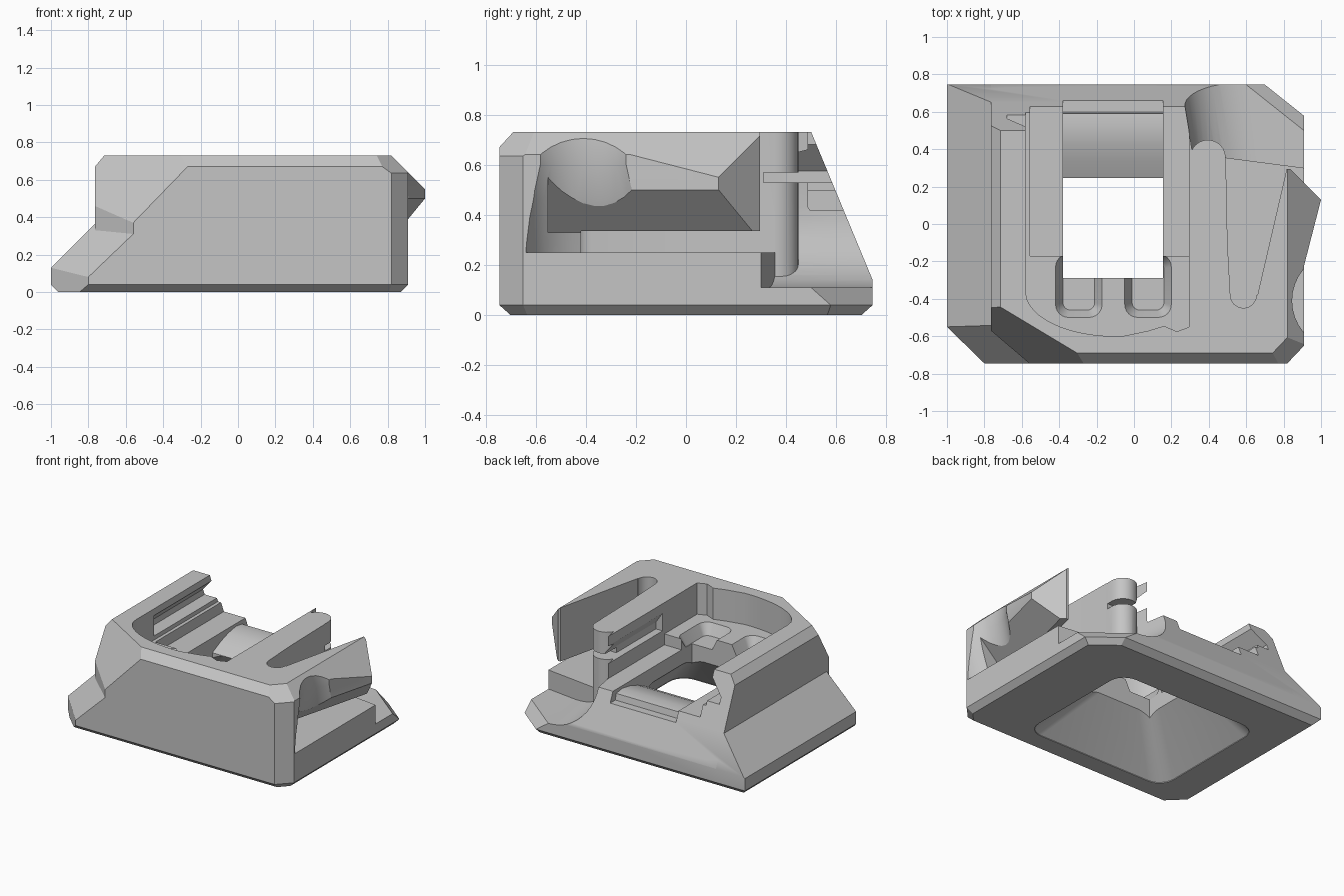
import bpy, bmesh, math
from mathutils import Vector

cube = bpy.data.objects.get("Cube")
if cube:
    bpy.data.objects.remove(cube, do_unlink=True)

grey = bpy.data.materials.new("light grey")
grey.use_nodes = True
COLOUR = (0.56, 0.56, 0.56, 1)
grey.diffuse_color = COLOUR
grey.node_tree.nodes["Principled BSDF"].inputs["Base Color"].default_value = COLOUR


def finish(name, bm):
    bmesh.ops.recalc_face_normals(bm, faces=bm.faces)
    mesh = bpy.data.meshes.new(name)
    bm.to_mesh(mesh)
    bm.free()
    mesh.materials.append(grey)
    obj = bpy.data.objects.new(name, mesh)
    bpy.context.collection.objects.link(obj)
    return obj


def loft(name, rings):
    """Solid through matching rings of points."""
    bm = bmesh.new()
    loops = [[bm.verts.new(p) for p in ring] for ring in rings]
    bm.faces.new(loops[0])
    bm.faces.new(loops[-1])
    n = len(loops[0])
    for a, b in zip(loops, loops[1:]):
        for i in range(n):
            j = (i + 1) % n
            bm.faces.new((a[i], a[j], b[j], b[i]))
    return finish(name, bm)


def prism(name, outline, lo, hi, axis="z"):
    place = {"x": lambda u, v, d: (d, u, v),
             "y": lambda u, v, d: (u, d, v),
             "z": lambda u, v, d: (u, v, d)}[axis]
    return loft(name, [[place(u, v, d) for u, v in outline] for d in (lo, hi)])


def box(name, x0, x1, y0, y1, z0, z1):
    return prism(name, [(x0, y0), (x1, y0), (x1, y1), (x0, y1)], z0, z1)


def arc(cx, cy, r, a0, a1, n=12, ry=None):
    angles = [math.radians(a0 + (a1 - a0) * i / n) for i in range(n + 1)]
    return [(cx + r * math.cos(a), cy + (ry or r) * math.sin(a)) for a in angles]


def round_rect(x0, x1, y0, y1, r, z):
    pts = []
    for cx, cy, a in ((x1 - r, y1 - r, 0), (x0 + r, y1 - r, 90),
                      (x0 + r, y0 + r, 180), (x1 - r, y0 + r, 270)):
        pts += arc(cx, cy, r, a, a + 90, 6)
    return [(x, y, z) for x, y in pts]


def clip(obj, *planes):
    """Slice off everything on each normal's side and cap the cuts."""
    bm = bmesh.new()
    bm.from_mesh(obj.data)
    for point, normal in planes:
        bmesh.ops.bisect_plane(bm, geom=bm.verts[:] + bm.edges[:] + bm.faces[:], dist=1e-5,
                               plane_co=point, plane_no=Vector(normal).normalized(),
                               clear_outer=True)
        bmesh.ops.holes_fill(bm, edges=[e for e in bm.edges if e.is_boundary], sides=0)
    bmesh.ops.recalc_face_normals(bm, faces=bm.faces)
    bm.to_mesh(obj.data)
    bm.free()


def combine(obj, tool, operation="DIFFERENCE"):
    mod = obj.modifiers.new("cut", "BOOLEAN")
    mod.operation = operation
    mod.solver = "EXACT"
    mod.object = tool
    bpy.context.view_layer.objects.active = obj
    bpy.ops.object.modifier_apply(modifier=mod.name)
    bpy.data.objects.remove(tool, do_unlink=True)


# Upper block and sloped left skirt, sharing the front and back bevels
shared = [((0, -0.745, 0.04), (0, -0.04, -0.045)),
          ((0, 0.745, 0.04), (0, 0.04, -0.045)),
          ((0, 0.745, 0.14), (0, 0.59, 0.245))]
body = prism("holder_body", [(-0.765, 0), (0.87, 0), (0.91, 0.04), (0.91, 0.64), (0.82, 0.73),
                             (-0.715, 0.73), (-0.765, 0.67)], -0.745, 0.745, "y")
clip(body, *shared,
     ((0, -0.745, 0.67), (0, -0.06, 0.055)),
     ((0.82, -0.745, 0), (0.095, -0.09, 0)),
     ((0.82, -0.745, 0.04), (0.095, -0.09, -0.131)),
     ((0.82, -0.745, 0.635), (0.095, -0.09, 0.131)),
     ((0.7, 0.745, 0), (0.62, 0.78, 0)),
     ((0.7, 0.745, 0.04), (0.62, 0.78, -0.9)),
     ((-0.56, -0.745, 0), (-0.175, -0.205, 0)),
     ((-0.56, -0.745, 0.37), (-0.0525, -0.0876, 0.0508)))
skirt = prism("skirt", [(-0.96, 0), (0, 0), (0, 0.365), (-0.765, 0.365), (-1, 0.13), (-1, 0.04)],
              -0.745, 0.745, "y")
clip(skirt, *shared,
     ((-0.8, -0.745, 0), (-0.195, -0.2, 0)),
     ((-0.8, -0.745, 0.08), (-0.0449, -0.058, 0.0468)))
combine(body, skirt, "UNION")

# Pointed latch wing on the side, with its sloped underside and gap
wing = prism("wing", [(0.79, 0.31), (0.82, 0.31), (1, 0.13), (0.91, -0.22), (0.74, -0.22)], 0.3, 0.729)
clip(wing, ((0.82, 0, 0.73), (1, 0, 1)))
combine(body, wing, "UNION")
combine(body, prism("wing_end_cut", [(0.82, 0.31), (1.1, 0.03), (1.3, 0.03), (1.3, 0.4), (0.82, 0.4)],
                    0.25, 1))
underside = box("wing_underside", 0.6, 1.3, -0.55, 0.32, 0.33, 0.9)
clip(underside, ((1, 0.13, 0.5), (-0.97, 0.25, 1)))
combine(body, underside)
combine(body, box("wing_gap", 0.6, 1.2, -0.42, 0.32, 0.25, 0.335))

# Thumb hollow in the wing wall, deeper towards its floor
combine(body, loft("thumb_hollow", [[(x, y, z) for x, y in arc(cx, -0.41, r, 0, 350, 35)]
                                    for cx, r, z in ((0.98, 0.24, 0.25), (1.06, 0.25, 0.46),
                                                     (1.105, 0.26, 0.6), (1.105, 0.26, 1))]))

# Slot between the finger and the wing
combine(body, prism("side_slot", [(0.49, 0.4), (0.82, 0.31), (0.66, -0.38)]
                    + arc(0.585, -0.38, 0.07, 0, -180, 8) + [(0.5, -0.1)], 0.25, 1))

# Tapered scoop at the back corner that leaves the rounded finger standing
profile = [(0.27, 0.43)] + arc(0.62, 0.43, 0.35, 190, 270, 10, 0.32) + [(1.2, 0.11), (1.2, 1), (0.27, 1)]
scoop = loft("scoop", [[(x + shift, y, z) for x, z in profile]
                       for y, shift in ((0.295, 0.057), (1, -0.06))])
combine(scoop, prism("finger_post", [(0.2, 0.2), (0.49, 0.2)] + arc(0.395, 0.355, 0.095, 0, 180)
                     + [(0.3, 0.33), (0.2, 0.33)], -0.1, 1.2))
combine(scoop, prism("floor_step", [(0.45, 0.2), (0.45, 0.36), (0.91, 0.3), (1.3, 0.25), (1.3, 0.2)],
                     0, 0.25))
combine(body, scoop)
combine(body, box("finger_slit", 0.25, 0.55, 0.31, 0.5, 0.53, 0.57))

# Undercut corner of the low back slab
corner = box("slab_corner", 0.3, 1.2, 0.4, 1, -0.1, 0.12)
clip(corner, ((0.6, 0.745, 0.11), (-0.62, -0.78, -0.88)))
combine(body, corner)

# Main pocket with curved front, then the lower floor
combine(body, prism("pocket", [(0.295, 1), (-0.58, 1), (-0.58, -0.36)]
                    + arc(-0.1, -0.36, 0.48, 190, 275, 12, 0.24)
                    + [(0.08, -0.57), (0.16, -0.545), (0.23, -0.575), (0.295, -0.55)], 0.5, 1))
combine(body, box("pocket_floor", -0.555, 0.295, -0.17, 1, 0.42, 0.8))

# Retaining grooves along both pocket walls
combine(body, prism("left_groove", [(-0.57, 0.53), (-0.68, 0.53), (-0.68, 0.575), (-0.58, 0.68),
                                    (-0.57, 0.68)], -0.15, 1, "y"))
combine(body, prism("finger_groove", [(0.28, 0.53), (0.35, 0.53), (0.35, 0.58), (0.295, 0.66),
                                      (0.28, 0.66)], -0.15, 0.6, "y"))

# Ramp panel behind the opening
combine(body, prism("ramp", [(0.2, 0.295), (0.245, 0.31), (0.34, 0.355), (0.43, 0.385), (0.52, 0.4),
                             (0.59, 0.39), (0.6, 0.345), (0.8, 0.345), (0.8, 0.6), (0.2, 0.6)],
                    -0.38, 0.155, "x"))

# Two contact recesses at the pocket front
for x0 in (-0.42, -0.05):
    x1 = x0 + 0.25
    combine(body, loft("recess", [round_rect(x0 + 0.04, x1 - 0.04, -0.46, -0.2, 0.04, 0.42),
                                  round_rect(x0, x1, -0.5, -0.16, 0.07, 0.501),
                                  round_rect(x0, x1, -0.5, -0.16, 0.07, 0.6)]))

# Through opening and the hollow flaring towards the bottom
combine(body, box("opening", -0.38, 0.155, -0.29, 0.245, -0.1, 1))
combine(body, loft("funnel", [round_rect(-0.72, 0.45, -0.57, 0.41, 0.12, -0.05),
                              round_rect(-0.72, 0.45, -0.57, 0.41, 0.12, 0.005),
                              round_rect(-0.38, 0.155, -0.29, 0.245, 0.1, 0.31)]))

# Smooth shading on curved walls only
bpy.ops.object.select_all(action="DESELECT")
body.select_set(True)
bpy.context.view_layer.objects.active = body
bpy.ops.object.shade_smooth_by_angle(angle=math.radians(25))
